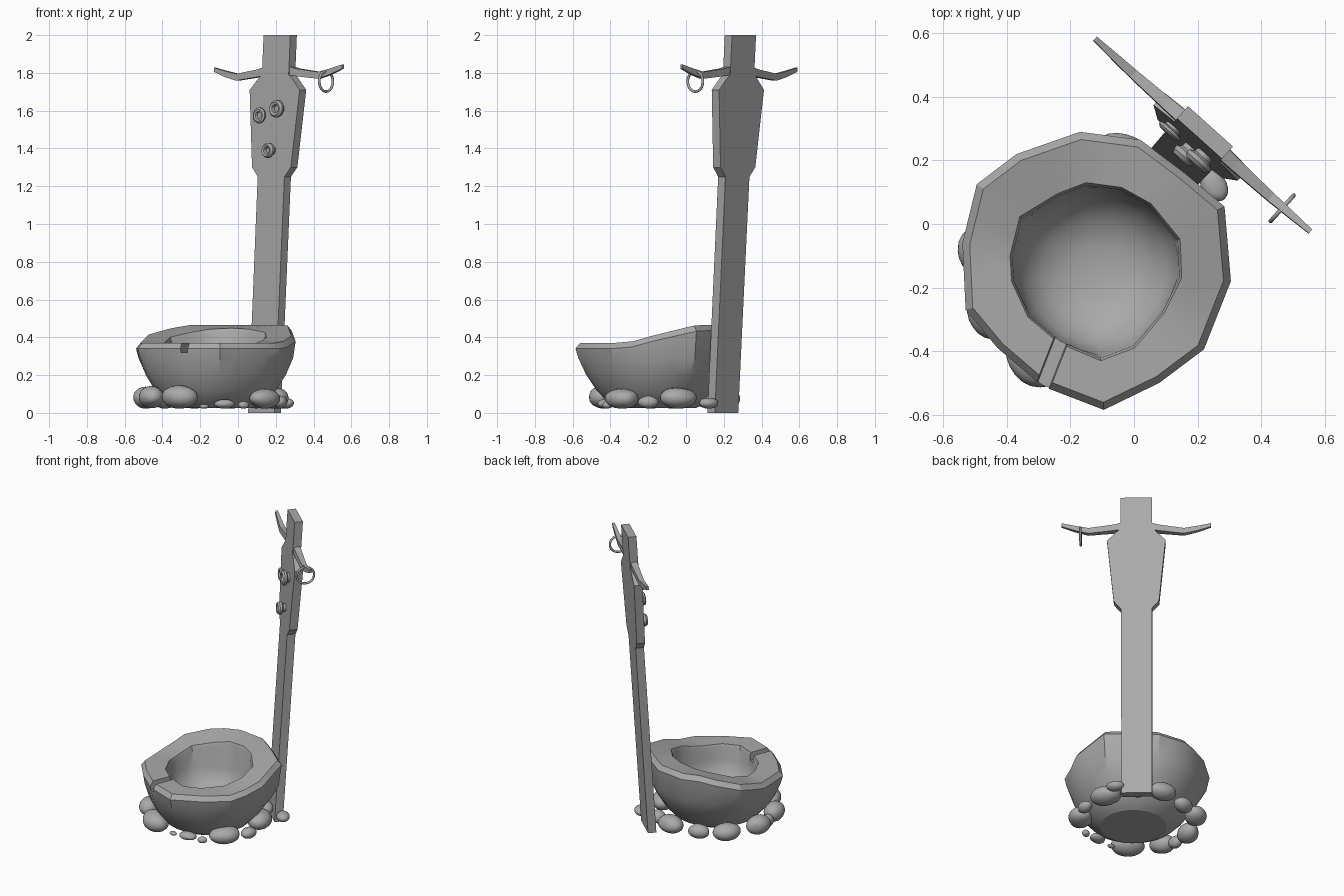
import bpy, bmesh, math, random
from mathutils import Vector, Matrix

random.seed(4)
cube = bpy.data.objects.get("Cube")
if cube:
    bpy.data.objects.remove(cube)

stone_grey = bpy.data.materials.new("stone_grey")
stone_grey.use_nodes = True
GREY = (0.4, 0.4, 0.4, 1)
stone_grey.diffuse_color = GREY
stone_grey.node_tree.nodes["Principled BSDF"].inputs["Base Color"].default_value = GREY


def make(name, bm, smooth=None):
    bmesh.ops.recalc_face_normals(bm, faces=bm.faces)
    mesh = bpy.data.meshes.new(name)
    bm.to_mesh(mesh)
    bm.free()
    mesh.materials.append(stone_grey)
    ob = bpy.data.objects.new(name, mesh)
    bpy.context.collection.objects.link(ob)
    if smooth:
        bpy.ops.object.select_all(action='DESELECT')
        ob.select_set(True)
        bpy.context.view_layer.objects.active = ob
        bpy.ops.object.shade_smooth_by_angle(angle=math.radians(smooth))
    return ob


def loft(bm, rings, closed=False):
    """Skin equal-length rings; closed joins first and last, else both are capped."""
    loops = [[bm.verts.new(p) for p in r] for r in rings]
    pairs = list(zip(loops, loops[1:]))
    if closed:
        pairs.append((loops[-1], loops[0]))
    for a, b in pairs:
        for i in range(len(a)):
            j = (i + 1) % len(a)
            bm.faces.new((a[i], a[j], b[j], b[i]))
    if not closed:
        bm.faces.new(loops[0])
        bm.faces.new(loops[-1])


# Basin: irregular outer rim and matching mouth, lofted through rounded sections
OUTER = [(.305, -.18), (.285, .055), (.16, .16), (.02, .265), (-.17, .29), (-.37, .22), (-.495, .125),
         (-.54, -.06), (-.53, -.27), (-.43, -.39), (-.29, -.51), (-.095, -.585), (.08, -.5), (.22, -.395)]
MOUTH = [(.145, -.17), (.14, -.05), (.05, .06), (-.04, .11), (-.15, .125), (-.24, .09), (-.355, .02),
         (-.385, -.1), (-.38, -.18), (-.33, -.29), (-.235, -.37), (-.105, -.425), (0, -.385), (.09, -.28)]
MID = Vector((-.12, -.15))


def rim_z(x, y):
    t = min(1, max(0, (y + .2 + .35 * (x + .1)) / .4))
    return .37 + .095 * t


def ring(outline, scale, z=None, drop=0, roundness=0):
    points = []
    mean = sum((Vector(p) - MID).length for p in outline) / len(outline)
    for p in outline:
        d = Vector(p) - MID
        d = d.lerp(d.normalized() * mean, roundness) * scale
        q = MID + d
        points.append((q.x, q.y, rim_z(*p) - drop if z is None else z))
    return points


def densify(points):
    """Add midpoints so the rounded sections read as smooth."""
    result = []
    for i, p in enumerate(points):
        q = points[(i + 1) % len(points)]
        result += [p, tuple((a + b) / 2 for a, b in zip(p, q))]
    return result


OUTER, MOUTH = densify(OUTER), densify(MOUTH)
bm = bmesh.new()
sections = [ring(OUTER, s, z, roundness=r) for s, z, r in
            [(.48, .025, 1), (.63, .06, .9), (.76, .12, .7), (.88, .2, .45), (.97, .29, .15)]]
sections += [ring(OUTER, 1, drop=.03), ring(OUTER, .945), ring(MOUTH, 1.02), ring(MOUTH, .99, drop=.02)]
sections += [ring(MOUTH, s, z, roundness=r) for s, z, r in
             [(.97, .27, .3), (.85, .19, .7), (.62, .13, 1), (.3, .1, 1)]]
loft(bm, sections)
basin = make("basin", bm, 28)

# V-shaped pouring groove cut through the front of the rim
bm = bmesh.new()
a, b = Vector((-.2, -.29, 0)), Vector((-.31, -.57, 0))
side = (b - a).normalized().cross(Vector((0, 0, 1))) * .033
loft(bm, [[p - side + Vector((0, 0, .5)), p + side + Vector((0, 0, .5)),
           p + side * .6 + Vector((0, 0, .32)), p - side * .6 + Vector((0, 0, .32))] for p in (a, b)])
cutter = make("groove_cutter", bm)
cutter.hide_render = True
cut = basin.modifiers.new("groove", 'BOOLEAN')
cut.operation = 'DIFFERENCE'
cut.solver = 'EXACT'
cut.object = cutter
bpy.context.view_layer.objects.active = basin
bpy.ops.object.modifier_apply(modifier="groove")
bpy.data.objects.remove(cutter)

# Stones packed round the foot: x, y, half length, half height
STONES = [(-.31, -.43, .105, .062), (-.46, -.28, .085, .06), (-.49, -.07, .085, .06), (-.39, .12, .09, .055),
          (-.23, .19, .07, .045), (-.04, .22, .09, .055), (.1, .15, .06, .04), (.25, .12, .055, .03),
          (.19, -.04, .1, .058), (.22, -.2, .055, .035), (.14, -.34, .1, .053), (-.07, -.43, .055, .025),
          (-.18, -.43, .025, .012), (-.48, -.18, .05, .04), (.03, -.42, .03, .02)]
for i, (x, y, length, height) in enumerate(STONES):
    bm = bmesh.new()
    bmesh.ops.create_icosphere(bm, subdivisions=3, radius=1)
    bumps = [Vector((random.gauss(0, 1), random.gauss(0, 1), random.gauss(0, 1))).normalized() for _ in range(5)]
    for v in bm.verts:
        v.co *= 1 - .12 * sum(max(0, v.co.dot(d) - .75) * 4 for d in bumps) / 2
    angle = math.atan2(y - MID.y, x - MID.x) + math.pi / 2
    bmesh.ops.transform(bm, verts=bm.verts, matrix=Matrix.Translation((x, y, .022 + height))
                        @ Matrix.Rotation(angle, 4, 'Z') @ Matrix.Diagonal((length, length * .75, height, 1)))
    make(f"stone_{i + 1}", bm, 60)

# Post frame: u runs along the board, n points backwards; the board leans back
U = Vector((.744, -.668, 0))
N = Vector((.668, .744, 0))
BASE = Vector((.14, .195, 0))


def on_post(u, n, z):
    return BASE + U * u + N * (n + .0625 * z) + Vector((0, 0, z))


# Upright board with a broad shouldered head
half = [(.093, 0), (.095, 1.25), (.138, 1.3), (.178, 1.71), (.115, 1.775), (.095, 1.79), (.095, 2)]
outline = half + [(-u, z) for u, z in reversed(half)]
bm = bmesh.new()
loft(bm, [[on_post(u, n, z) for u, z in outline] for n in (-.026, .026)])
make("upright_board", bm)

# Drooping cross arms with upturned tips: distance, height, half height, half thickness
ARM = [(.06, 1.815, .024, .022), (.14, 1.8, .02, .02), (.29, 1.782, .018, .015), (.37, 1.8, .016, .012),
       (.455, 1.825, .011, .008)]
for name, sign, lift in (("left_arm", 1, .008), ("right_arm", -1, -.008)):
    bm = bmesh.new()
    loft(bm, [[on_post(sign * u, n * t, z + lift * u / .45 + h * k)
               for n, k in ((-1, -1), (1, -1), (1, 1), (-1, 1))] for u, z, h, t in ARM])
    make(name, bm)

# Hanging ring over the left arm
bm = bmesh.new()
centre = on_post(.34, 0, 1.755)
hoop = []
for i in range(32):
    a = math.tau * i / 32
    out = N * math.cos(a) + Vector((0, 0, math.sin(a)))
    hoop.append([centre + out * (.054 + .007 * math.cos(b)) + U * .007 * math.sin(b)
                 for b in (math.tau * k / 10 for k in range(10))])
loft(bm, hoop, closed=True)
make("hanging_ring", bm, 60)

# Hollow round knobs on the face of the head
KNOB = [(.026, -.01), (.03, .012), (.044, .02), (.044, .032), (.034, .042), (.022, .038), (.018, .022)]
for i, (u, z, size, reach) in enumerate([(-.085, 1.575, .95, .7), (.045, 1.61, 1.05, 1.1), (0, 1.39, .9, 1.2)]):
    bm = bmesh.new()
    loft(bm, [[on_post(u + r * size * math.cos(a), -.026 - d * reach, z + r * size * math.sin(a))
               for a in (math.tau * k / 16 for k in range(16))] for r, d in KNOB])
    make(f"knob_{i + 1}", bm, 35)
